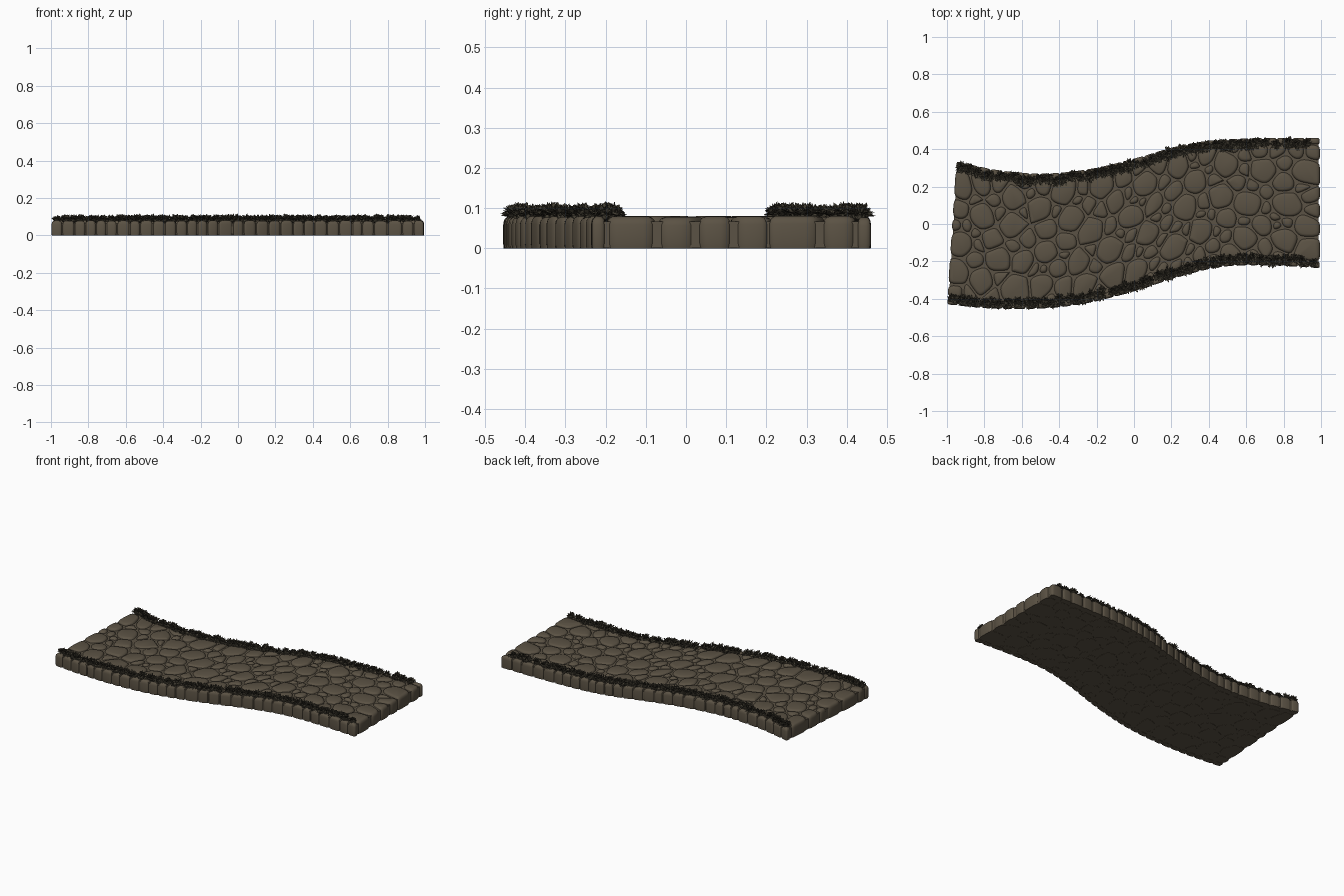
import bpy, bmesh, math, random
from mathutils import Vector, Matrix

if "Cube" in bpy.data.objects:
    bpy.data.objects.remove(bpy.data.objects["Cube"])

random.seed(7)
L, W = 2.0, 0.72          # path length and width in flat (s, t) space
CURB = 0.035              # width of the edging stones
UPPER = [(-.95, .335), (-.72, .287), (-.47, .27), (-.22, .297), (.02, .355),
         (.24, .418), (.45, .45), (.71, .46), (.995, .46)]
LOWER = [(-1, -.43), (-.76, -.452), (-.5, -.452), (-.26, -.425), (0, -.36),
         (.25, -.28), (.48, -.228), (.73, -.222), (.995, -.236)]


def mat(name, rgb):
    m = bpy.data.materials.new(name)
    m.diffuse_color = (*rgb, 1)
    m.use_nodes = True
    m.node_tree.nodes["Principled BSDF"].inputs["Base Color"].default_value = m.diffuse_color
    return m


STONE = mat("brown stone", (0.105, 0.085, 0.058))
GRASS = mat("dark grass", (0.058, 0.050, 0.034))


def spline(pts, u):
    n = len(pts) - 1
    i = min(int(max(u, 0) * n), n - 1)
    f = u * n - i
    p = [Vector(q) for q in pts]
    b, c = p[i], p[i + 1]
    a = p[i - 1] if i > 0 else 2 * b - c
    d = p[i + 2] if i + 2 <= n else 2 * c - b
    return b + 0.5 * f * (c - a + f * (2 * a - 5 * b + 4 * c - d + f * (3 * (b - c) + d - a)))


def warp(s, t, z):
    """Flat path space to the winding path."""
    q = spline(LOWER, s / L).lerp(spline(UPPER, s / L), t / W)
    return Vector((q.x, q.y, z))


def finish(bm, name, material, angle=None):
    bmesh.ops.recalc_face_normals(bm, faces=bm.faces)
    me = bpy.data.meshes.new(name)
    bm.to_mesh(me)
    bm.free()
    me.materials.append(material)
    ob = bpy.data.objects.new(name, me)
    bpy.context.collection.objects.link(ob)
    if angle:
        me.polygons.foreach_set("use_smooth", [True] * len(me.polygons))
        me.set_sharp_from_angle(angle=math.radians(angle))
    return ob


def clip(poly, n, d):
    """Keep the part of a convex polygon where p.n <= d."""
    out = []
    for i, p in enumerate(poly):
        q = poly[(i + 1) % len(poly)]
        a, b = p.dot(n) - d, q.dot(n) - d
        if a <= 0:
            out.append(p)
        if a * b < 0:
            out.append(p.lerp(q, a / (a - b)))
    return out


def rounded(poly, cut, passes):
    for _ in range(passes):
        new = []
        for i, p in enumerate(poly):
            q = poly[(i + 1) % len(poly)]
            k = min(0.25, cut / max((q - p).length, 1e-6))
            new += [p.lerp(q, k), q.lerp(p, k)]
        poly = new
    return poly


def add_stone(bm, poly, top):
    """Full-height block with a pillowed top."""
    c = sum(poly, Vector((0, 0))) / len(poly)
    r = sum((p - c).length for p in poly) / len(poly)
    rings = []
    for inset, z in ((.002, 0), (0, .012), (0, top - .02), (.003, top - .009),
                     (.009, top - .003), (.018, top)):
        k = max(1 - inset / r, 0.35)
        rings.append([bm.verts.new(warp(*(c + (p - c) * k), z)) for p in poly])
    n = len(poly)
    for a, b in zip(rings, rings[1:]):
        for i in range(n):
            bm.faces.new((a[i], a[(i + 1) % n], b[(i + 1) % n], b[i]))
    bm.faces.new(rings[-1])
    bm.faces.new(rings[0][::-1])


# Mortar core below the stones
bm = bmesh.new()
N = 48
rows = []
for i in range(N + 1):
    s = 0.008 + (L - 0.016) * i / N
    rows.append([bm.verts.new(warp(s, t, z)) for t, z in
                 ((.007, 0.001), (W - .007, 0.001), (W - .007, .067), (.007, .067))])
for a, b in zip(rows, rows[1:]):
    for j in range(4):
        bm.faces.new((a[j], a[(j + 1) % 4], b[(j + 1) % 4], b[j]))
bm.faces.new(rows[0])
bm.faces.new(rows[-1])
finish(bm, "mortar_core", STONE)

# Cobbles: packed discs of mixed size, turned into cells
discs = []
for rad, tries in ((.066, 260), (.054, 900), (.042, 1500), (.031, 2500), (.023, 3000)):
    for _ in range(tries):
        r = rad * random.uniform(.9, 1.1)
        p = Vector((random.uniform(r * .8, L - r * .8),
                    random.uniform(CURB + r * .8, W - CURB - r * .8)))
        if all((p - q).length > (r + k) * .97 for q, k in discs):
            discs.append((p, r))
bm = bmesh.new()
GAP = 0.0035
for p, r in discs:
    lo, hi = CURB + GAP, W - CURB - GAP
    cell = [Vector(v) for v in ((0, lo), (L, lo), (L, hi), (0, hi))]
    for q, k in discs:
        dv = q - p
        dist = dv.length
        if 0 < dist < .4:
            n = dv / dist
            cell = clip(cell, n, p.dot(n) + (dist * dist + r * r - k * k) / (2 * dist) - GAP)
    if len(cell) > 2:
        add_stone(bm, rounded(cell, .016, 2), .079 + random.uniform(-.003, .002))
finish(bm, "cobbles", STONE, 50)

# Edging stones along both long sides
bm = bmesh.new()
for side in (0, 1):
    s = 0
    while s < L - .01:
        e = s + random.uniform(.05, .075)
        if e > L - .04:
            e = L
        a, b = (0, CURB) if side == 0 else (W - CURB, W)
        g = .0018
        box = [Vector(v) for v in ((s + g, a), (e - g, a), (e - g, b), (s + g, b))]
        add_stone(bm, rounded(box, .007, 2), .078 + random.uniform(-.002, .002))
        s = e
finish(bm, "edging_stones", STONE, 50)


# Leafy grass tufts along both long sides
def add_tuft(bm, centre, size):
    bmesh.ops.create_icosphere(bm, subdivisions=1, radius=size * .6,
                               matrix=Matrix.Translation(centre) @ Matrix.Diagonal((1, 1, .75, 1)))
    for _ in range(46):
        az, el = random.uniform(0, math.tau), math.asin(random.uniform(0, 1))
        d = Vector((math.cos(az) * math.cos(el), math.sin(az) * math.cos(el), math.sin(el)))
        side = d.cross(Vector((random.uniform(-1, 1), random.uniform(-1, 1), 1.2))).normalized()
        ln = size * random.uniform(.85, 1.2)
        w = size * .16
        base = centre + d * ln * .35
        mid = centre + d * ln * .72 + Vector((0, 0, size * .06))
        tip = centre + d * ln
        v = [bm.verts.new(x) for x in (base, mid + side * w, tip, mid - side * w)]
        bm.faces.new(v)


for name, side in (("front_grass", 0), ("back_grass", 1)):
    bm = bmesh.new()
    s = .03
    while s < L - .025:
        for _ in range(2):
            t = random.uniform(.022, .045)
            p = warp(min(max(s + random.uniform(-.01, .01), .03), L - .03),
                     t if side == 0 else W - t, .079)
            add_tuft(bm, p, random.uniform(.025, .034))
        s += random.uniform(.036, .052)
    finish(bm, name, GRASS)
